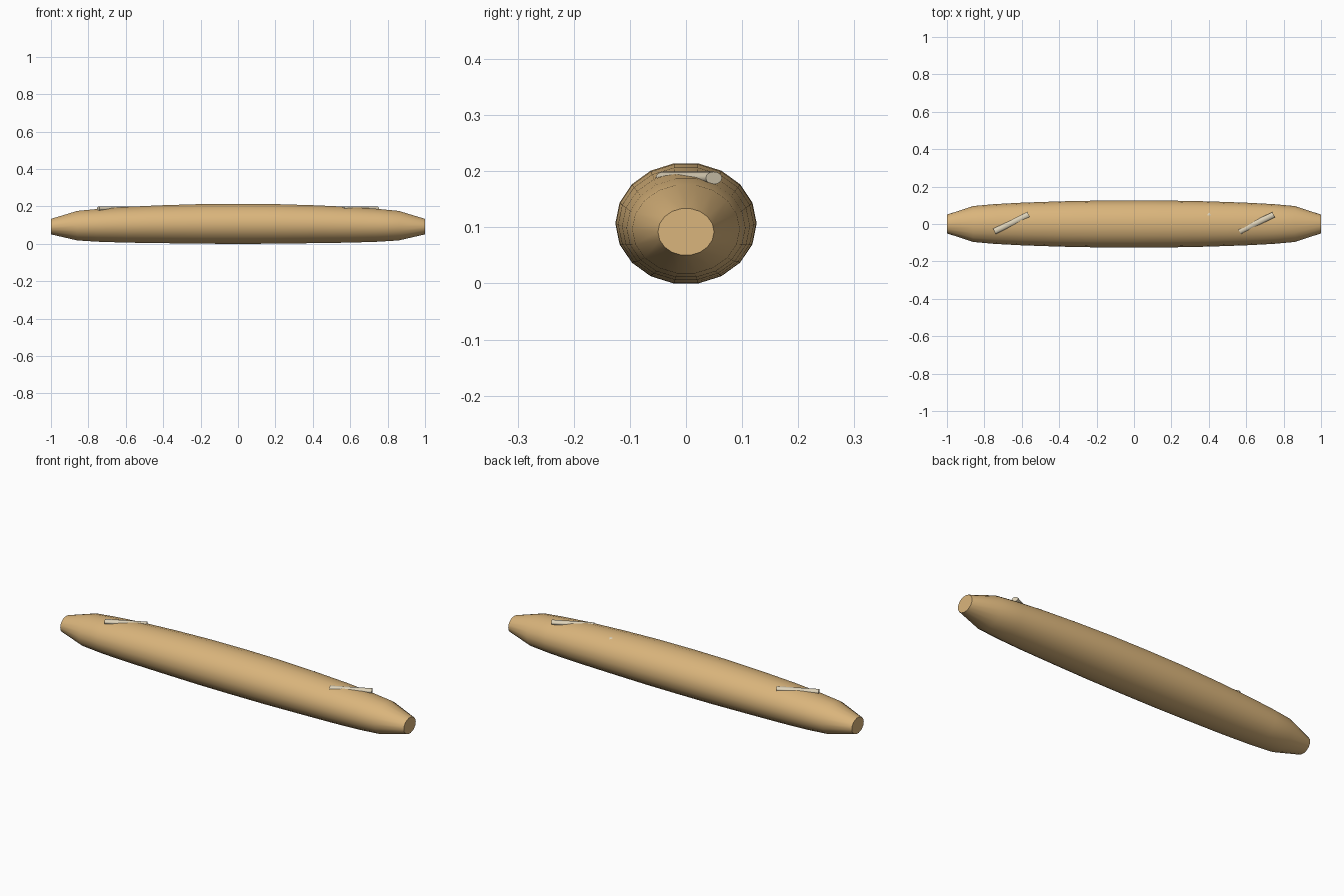
import bpy
import bmesh
from math import cos, sin, pi, radians

cube = bpy.data.objects.get("Cube")
if cube:
    bpy.data.objects.remove(cube)


def material(name, rgb):
    mat = bpy.data.materials.new(name)
    mat.use_nodes = True
    mat.diffuse_color = (*rgb, 1)
    mat.node_tree.nodes["Principled BSDF"].inputs["Base Color"].default_value = (*rgb, 1)
    return mat


def finish(name, bm, mat, angle):
    bmesh.ops.recalc_face_normals(bm, faces=bm.faces)
    mesh = bpy.data.meshes.new(name)
    bm.to_mesh(mesh)
    bm.free()
    mesh.materials.append(mat)
    obj = bpy.data.objects.new(name, mesh)
    bpy.context.collection.objects.link(obj)
    bpy.ops.object.select_all(action="DESELECT")
    obj.select_set(True)
    bpy.context.view_layer.objects.active = obj
    bpy.ops.object.shade_smooth_by_angle(angle=radians(angle))
    return obj


crust = material("golden crust", (0.70, 0.46, 0.20))
flour = material("pale flour", (0.72, 0.64, 0.48))

# Loaf: elliptical rings along x, as (distance, half width, centre height, half height)
half = [(0, 0.126, 0.107, 0.1086), (0.2, 0.125, 0.1065, 0.1075), (0.4, 0.121, 0.105, 0.103),
        (0.6, 0.114, 0.102, 0.097), (0.75, 0.106, 0.099, 0.089), (0.86, 0.096, 0.097, 0.080),
        (1, 0.05, 0.092, 0.042)]
rings = [(-x, w, c, h) for x, w, c, h in half[:0:-1]] + half
SIDES = 18
bm = bmesh.new()
loops = []
for x, w, c, h in rings:
    angles = [2 * pi * (i + 0.5) / SIDES for i in range(SIDES)]
    loops.append([bm.verts.new((x, w * sin(a), c + h * cos(a))) for a in angles])
for a, b in zip(loops, loops[1:]):
    for i in range(SIDES):
        j = (i + 1) % SIDES
        bm.faces.new((a[i], a[j], b[j], b[i]))
bm.faces.new(loops[0])
bm.faces.new(loops[-1])
finish("loaf", bm, crust, 40)

# Slashes: flattened rods laid diagonally across the top crust
for n, x in enumerate((-0.655, -0.318, 0.318, 0.655), 1):
    bm = bmesh.new()
    bmesh.ops.create_cone(bm, cap_ends=True, segments=16, radius1=0.016, radius2=0.016, depth=0.204)
    slash = finish(f"slash_{n}", bm, flour, 40)
    slash.scale = (0.7, 1, 1)
    slash.rotation_euler = (0, radians(90), radians(26))
    slash.location = (x, 0.005, 0.188)
